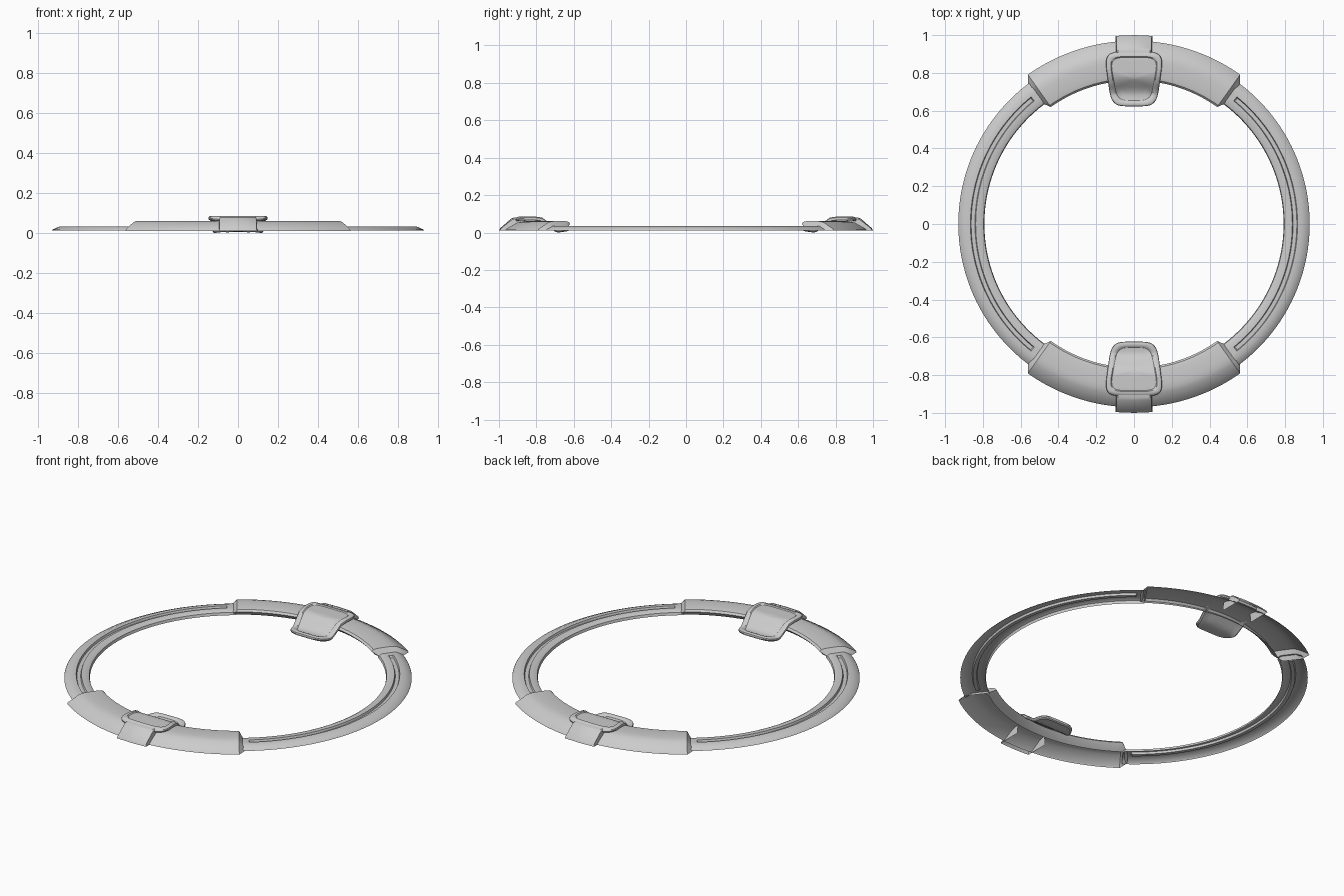
import bpy, bmesh, math

if "Cube" in bpy.data.objects:
    bpy.data.objects.remove(bpy.data.objects["Cube"], do_unlink=True)

# One plain grey for everything
grey = bpy.data.materials.new("light_grey")
grey.use_nodes = True
color = (0.6, 0.6, 0.6, 1)
grey.diffuse_color = color
grey.node_tree.nodes["Principled BSDF"].inputs["Base Color"].default_value = color


def loft(name, sections, closed=False, turn=0):
    """Skin a row of point lists; closed joins each list into a loop and caps the ends."""
    bm = bmesh.new()
    rows = [[bm.verts.new(p) for p in s] for s in sections]
    n = len(rows[0])
    for a, b in zip(rows, rows[1:]):
        for i in range(n if closed else n - 1):
            j = (i + 1) % n
            bm.faces.new((a[i], a[j], b[j], b[i]))
    if closed:
        bm.faces.new(rows[0])
        bm.faces.new(rows[-1])
    bmesh.ops.remove_doubles(bm, verts=bm.verts, dist=0.0001)
    bmesh.ops.recalc_face_normals(bm, faces=bm.faces)
    bm.normal_update()
    # Open shells must face upwards
    if not closed and sum(f.normal.z * f.calc_area() for f in bm.faces) < 0:
        bmesh.ops.reverse_faces(bm, faces=bm.faces)
    mesh = bpy.data.meshes.new(name)
    bm.to_mesh(mesh)
    bm.free()
    mesh.materials.append(grey)
    ob = bpy.data.objects.new(name, mesh)
    bpy.context.collection.objects.link(ob)
    ob.rotation_euler.z = turn
    bpy.ops.object.select_all(action="DESELECT")
    ob.select_set(True)
    bpy.context.view_layer.objects.active = ob
    bpy.ops.object.shade_smooth_by_angle(angle=math.radians(35))
    return ob


def polar(r, degrees, z):
    a = math.radians(degrees)
    return (r * math.cos(a), r * math.sin(a), z)


# Thin band with a groove that stops short of the grips
BAND = [(.93, .012), (.926, .018), (.89, .034), (.866, .034), (.862, .022),
        (.842, .022), (.838, .034), (.81, .034), (.796, .027), (.792, .012)]
angles = [-54, -51, -50.6] + [-50 + 2 * i for i in range(51)] + [50.6, 51, 54]


def band_section(a):
    grooved = abs(a) < 50.8
    return [polar(r, a, .034 if z == .022 and not grooved else z) for r, z in BAND]


# Wide grip shell with flared ends
GRIP = [(.97, .01), (.966, .018), (.905, .053), (.885, .059), (.86, .061),
        (.79, .061), (.77, .057), (.76, .046), (.775, .03), (.80, .012)]


def grip_section(a):
    return [polar(r, 90 + a, z) for r, z in GRIP]


def grip_end(a):
    return [polar(min(max(r, .815), .92), 90 + a, .012) for r, z in GRIP]


# Clip wrapping over the outer edge of the grip
CLIP = [(1.0, .01), (.995, .022), (.935, .074), (.92, .08), (.86, .08)]


def clip_section(x, height):
    return [(x, y - x * x / 2, .01 + (z - .01) * height) for y, z in CLIP]


# Pad that lies flat on the grip and bends down past the inner edge
def bend(y):
    t = min(max((y - .68) / .11, 0), 1)
    z = .022 + .064 * t * t * (3 - 2 * t)
    z += max(0, .68 - y) * .15
    return z - max(0, y - .89) * .3


def pad_loop(inset, drop, scale=1.0):
    pts = []
    for i in range(96):
        t = 2 * math.pi * i / 96
        c, s = math.cos(t), math.sin(t)
        u = math.copysign(abs(c) ** .42, c)
        v = math.copysign(abs(s) ** .42, s)
        y = .768 + v * (.145 - inset) * scale
        half = .12 + (.768 + v * .145 - .623) * .135
        pts.append((u * (half - inset) * scale, y, bend(y) + drop))
    return pts


RIM = [(.03, -.018), (.008, -.022), (.002, -.018), (0, -.011),
       (.002, -.005), (.008, -.001), (.016, 0), (.026, -.001), (.031, -.006)]
inner = (.8, .6, .4, .2, .03)
pad = [pad_loop(.03, -.018, s) for s in reversed(inner)]
pad += [pad_loop(i, d) for i, d in RIM]
pad += [pad_loop(.031, -.006, s) for s in inner]

grip = [grip_end(-37.7)] + [grip_section(-35.4 + 70.8 * i / 36) for i in range(37)] + [grip_end(37.7)]
clip = [clip_section(x, h) for x, h in
        [(-.097, 0), (-.092, .9), (-.086, 1), (0, 1), (.086, 1), (.092, .9), (.097, 0)]]

# Every part appears twice, half a turn apart
for turn, end, side in ((0, "back", "left"), (math.pi, "front", "right")):
    loft(side + "_band", [band_section(a) for a in angles], turn=turn)
    loft(end + "_grip", grip, turn=turn)
    loft(end + "_clip", clip, turn=turn)
    loft(end + "_pad", pad, closed=True, turn=turn)
